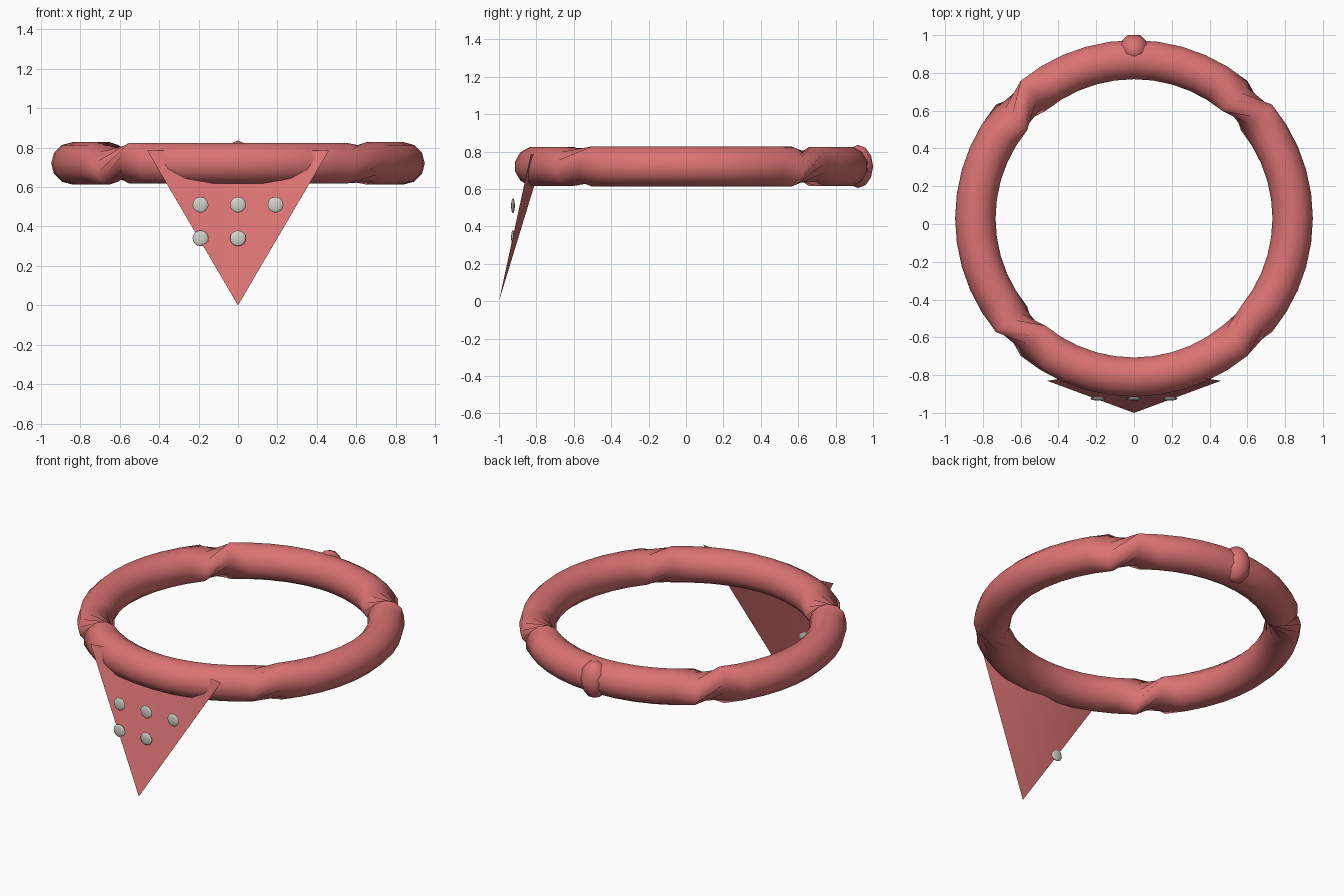
import bpy, bmesh, math
from mathutils import Vector, Matrix

cube = bpy.data.objects.get("Cube")
if cube:
    bpy.data.objects.remove(cube, do_unlink=True)


def material(name, color):
    m = bpy.data.materials.new(name)
    m.use_nodes = True
    m.diffuse_color = (*color, 1)
    m.node_tree.nodes["Principled BSDF"].inputs["Base Color"].default_value = (*color, 1)
    return m


RED = material("soft_red_cloth", (0.71, 0.17, 0.17))
GREY = material("light_grey_studs", (0.65, 0.65, 0.6))


def make_object(name, bm, mat, angle=60):
    bmesh.ops.recalc_face_normals(bm, faces=bm.faces)
    mesh = bpy.data.meshes.new(name)
    bm.to_mesh(mesh)
    bm.free()
    mesh.materials.append(mat)
    ob = bpy.data.objects.new(name, mesh)
    bpy.context.collection.objects.link(ob)
    bpy.ops.object.select_all(action="DESELECT")
    ob.select_set(True)
    bpy.context.view_layer.objects.active = ob
    bpy.ops.object.shade_smooth_by_angle(angle=math.radians(angle))
    return ob


def ball(name, center, size, mat, segments=8, rings=6, turn=0):
    bm = bmesh.new()
    bmesh.ops.create_uvsphere(bm, u_segments=segments, v_segments=rings, radius=1)
    spin = Matrix.Rotation(math.radians(turn), 4, "Z")
    bmesh.ops.transform(bm, verts=bm.verts,
                        matrix=Matrix.Translation(center) @ Matrix.Diagonal((*size, 1)) @ spin)
    return make_object(name, bm, mat)


# Rolled band: four arcs whose roll jumps at each joint, wringing the tube into a waist
SIDES, STEPS, MAJOR, MINOR = 12, 10, 0.84, 0.107
CENTER = Vector((0, 0.03, 0.72))
bm = bmesh.new()
rings = []
roll = 0
for start, jump in ((0, 105), (90, 105), (180, 105), (270, 45)):
    for i in range(STEPS + 1):
        a = math.radians(start - 39.5 + 79 * i / STEPS)
        ring = []
        for k in range(SIDES):
            t = math.radians(roll) + math.tau * k / SIDES
            r = MAJOR + MINOR * math.cos(t)
            ring.append(bm.verts.new(CENTER + Vector(
                (r * math.cos(a), r * math.sin(a), MINOR * math.sin(t)))))
        rings.append(ring)
    roll += jump
for n, ring in enumerate(rings):
    after = rings[(n + 1) % len(rings)]
    for k in range(SIDES):
        j = (k + 1) % SIDES
        bm.faces.new((ring[k], ring[j], after[j], after[k]))
make_object("rolled_band", bm, RED)

# Hanging triangle of cloth, creased down the middle
bm = bmesh.new()
top, tip = (bm.verts.new(p) for p in ((0, -0.76, 0.785), (0, -1, 0)))
for side in (-1, 1):
    corner = bm.verts.new((side * 0.46, -0.83, 0.785))
    bm.faces.new((corner, tip, top) if side < 0 else (top, tip, corner))
make_object("front_cloth", bm, RED)
# Keep the outward side facing the front
cloth = bpy.data.objects["front_cloth"].data
if cloth.polygons[0].normal.y > 0:
    cloth.flip_normals()

# Knot at the back
ball("back_knot", (0, 0.92, 0.72), (0.087, 0.087, 0.115), RED, turn=22.5)

# Flat studs on the cloth
for n, (x, z) in enumerate(((-0.19, 0.51), (0, 0.51), (0.19, 0.51), (-0.19, 0.34), (0, 0.34))):
    ball(f"stud_{n + 1}", (x, -0.925, z), (0.04, 0.01, 0.04), GREY, 12, 8)
